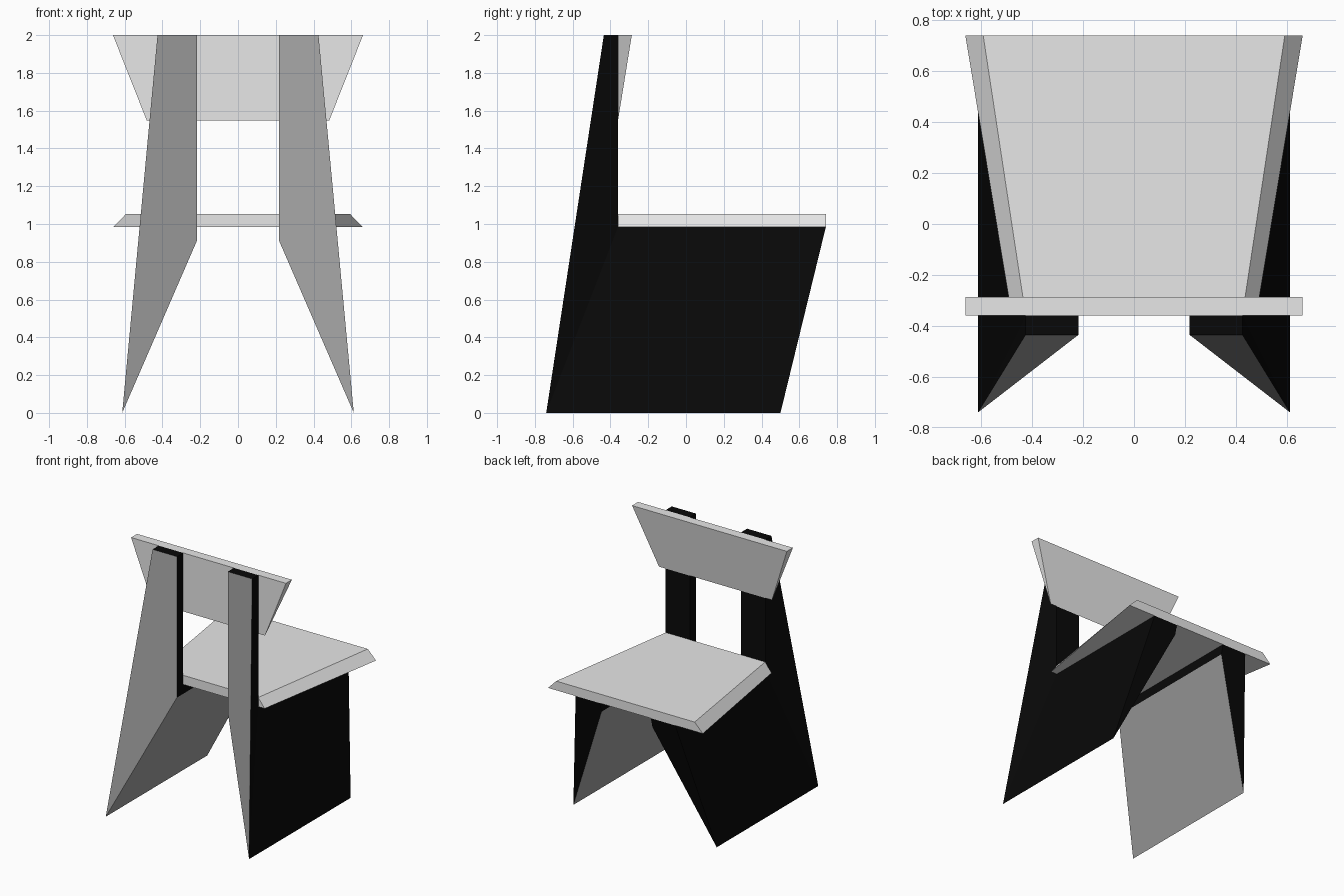
import bpy, bmesh

if "Cube" in bpy.data.objects:
    bpy.data.objects.remove(bpy.data.objects["Cube"])


def material(name, v):
    m = bpy.data.materials.new(name)
    m.diffuse_color = (v, v, v, 1)
    m.use_nodes = True
    m.node_tree.nodes["Principled BSDF"].inputs["Base Color"].default_value = m.diffuse_color
    return m


light = material("light_grey", 0.8)
grey = material("mid_grey", 0.37)
black = material("black", 0.0025)


def loft(name, ring_a, ring_b, mats, second=(), cap_b=None):
    """Solid between two matching outlines; sides listed in 'second' get mats[1].
    cap_b optionally splits the second end into several faces."""
    bm = bmesh.new()
    a = [bm.verts.new(p) for p in ring_a]
    b = [bm.verts.new(p) for p in ring_b]
    n = len(a)
    bm.faces.new(a)
    for part in cap_b or [range(n)]:
        bm.faces.new([b[i] for i in part][::-1])
    for i in range(n):
        j = (i + 1) % n
        f = bm.faces.new((a[i], b[i], b[j], a[j]))
        f.material_index = 1 if i in second else 0
    bmesh.ops.recalc_face_normals(bm, faces=bm.faces)
    me = bpy.data.meshes.new(name)
    bm.to_mesh(me)
    bm.free()
    for m in mats:
        me.materials.append(m)
    ob = bpy.data.objects.new(name, me)
    bpy.context.collection.objects.link(ob)
    return ob


# Side panels: leg and back post in one, thinning to a knife edge at the floor
SEAT_Z = 0.983
upper = [(0.74, SEAT_Z), (-0.36, SEAT_Z), (-0.36, 2), (-0.435, 2)]
inner = [(-0.435, 0.91), (0.722, 0.91)] + upper
floor = [(-0.74, 0), (0.5, 0)]
for side, s in (("left", -1), ("right", 1)):
    loft(side + "_side_panel",
         [(s * 0.218, y, z) for y, z in inner],
         [(s * 0.613, y, z) for y, z in floor] + [(s * 0.426, y, z) for y, z in upper],
         [black, grey], second=(0, 5),
         cap_b=[(0, 1, 2, 3), (0, 3, 4, 5)])


# Seat: tapered board with slanted side edges
def trapezoid(front, back, z):
    return [(-front, 0.74, z), (front, 0.74, z), (back, -0.36, z), (-back, -0.36, z)]


loft("seat", trapezoid(0.662, 0.48, SEAT_Z), trapezoid(0.592, 0.425, 1.054), [light])

# Backrest: wedge, thick at the top and sharp at the bottom
ends = [[(s * 0.662, -0.36, 2), (s * 0.662, -0.287, 2), (s * 0.483, -0.36, 1.548)]
        for s in (-1, 1)]
loft("backrest", *ends, [light])
